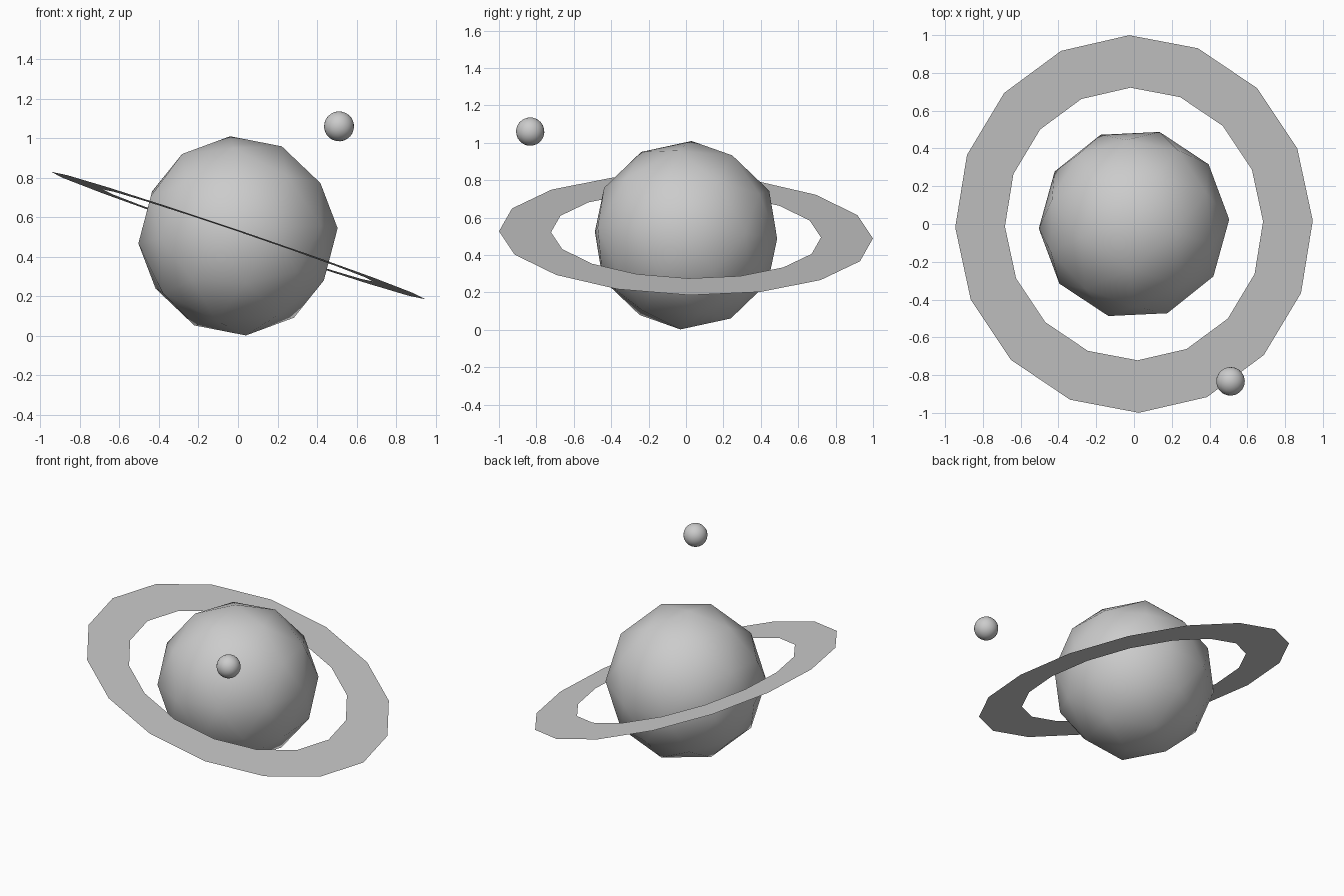
import bpy, bmesh, math
from mathutils import Vector, Matrix

if "Cube" in bpy.data.objects:
    bpy.data.objects.remove(bpy.data.objects["Cube"])


def leaning(center, axis, spin):
    """Placement whose local z points along axis, spun about it."""
    tilt = Vector((0, 0, 1)).rotation_difference(Vector(axis).normalized())
    return (Matrix.Translation(center) @ tilt.to_matrix().to_4x4()
            @ Matrix.Rotation(math.radians(spin), 4, 'Z'))


def make_object(name, bm, matrix, smooth):
    for f in bm.faces:
        f.smooth = smooth
    mesh = bpy.data.meshes.new(name)
    bm.to_mesh(mesh)
    bm.free()
    obj = bpy.data.objects.new(name, mesh)
    obj.matrix_world = matrix
    bpy.context.collection.objects.link(obj)
    return obj


def ball(name, radius, subdivisions, matrix):
    bm = bmesh.new()
    bmesh.ops.create_icosphere(bm, subdivisions=subdivisions, radius=radius)
    return make_object(name, bm, matrix, True)


def flat_ring(name, inner, outer, sides, matrix):
    bm = bmesh.new()
    loops = []
    for r in (inner, outer):
        loops.append([bm.verts.new((r * math.cos(math.tau * i / sides),
                                    r * math.sin(math.tau * i / sides), 0))
                      for i in range(sides)])
    a, b = loops
    for i in range(sides):
        j = (i + 1) % sides
        bm.faces.new((a[i], b[i], b[j], a[j]))
    return make_object(name, bm, matrix, False)


# Low-poly planet, leaning slightly
ball("planet", 0.506, 2, leaning((0, 0, 0.506), (-0.04, 0.03, 0.504), -15.4))

# Thin sixteen-sided ring, tilted down to the right
flat_ring("ring", 0.722, 1.0, 16, leaning((0, 0, 0.508), (0.34, 0.028, 1), 1.3))

# Small moon, front right and above
ball("moon", 0.076, 3, leaning((0.511, -0.833, 1.06), (-0.04, 0.03, 0.504), -15.4))
